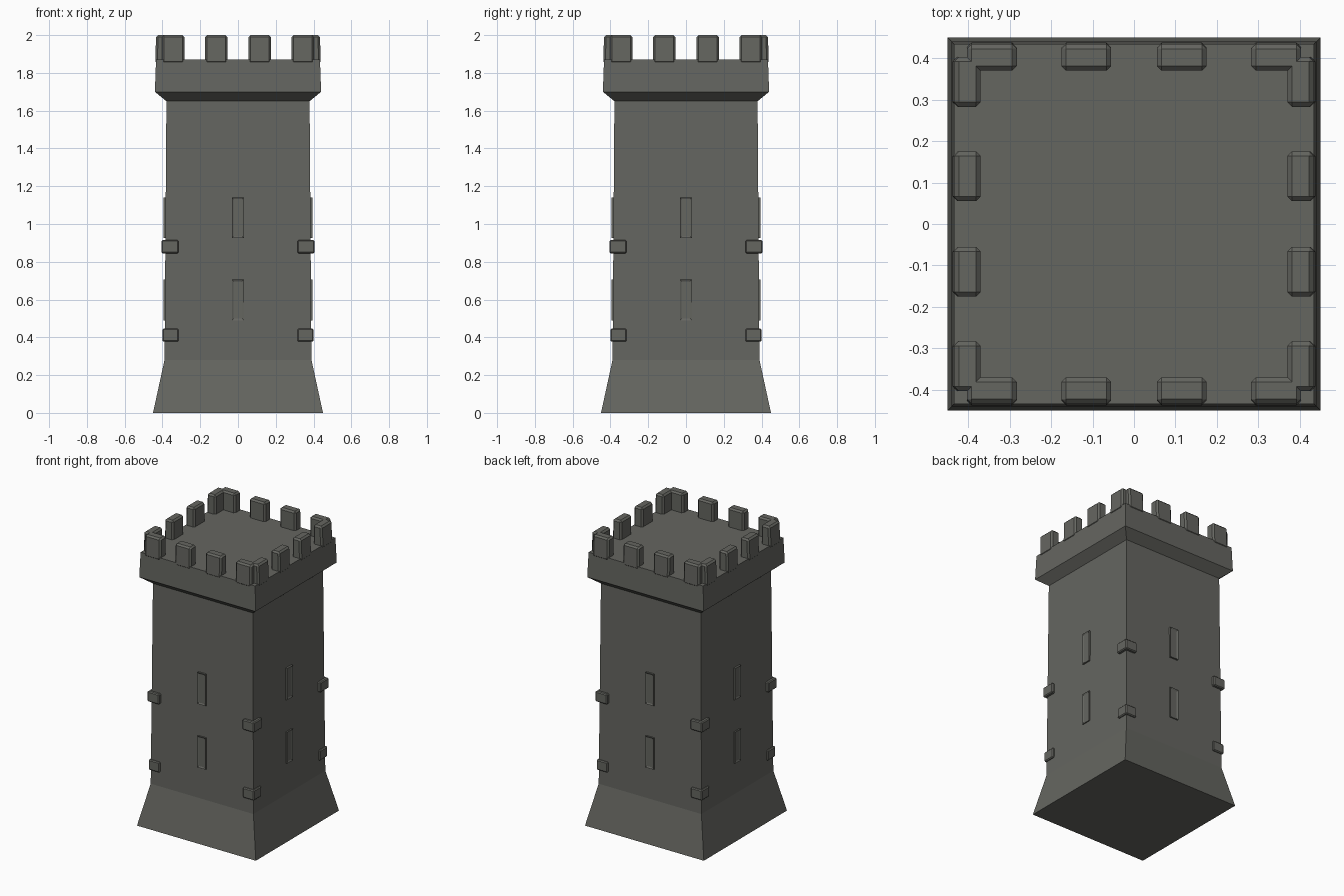
import bpy, bmesh
from math import pi
from mathutils import Matrix

if "Cube" in bpy.data.objects:
    bpy.data.objects.remove(bpy.data.objects["Cube"], do_unlink=True)

stone = bpy.data.materials.new("grey stone")
stone.use_nodes = True
colour = (0.13, 0.132, 0.118, 1)
stone.diffuse_color = colour
stone.node_tree.nodes["Principled BSDF"].inputs["Base Color"].default_value = colour


def finish(name, bm, turn=0):
    """Turn the part about the tower's axis and add it to the scene."""
    bm.transform(Matrix.Rotation(turn * pi / 2, 4, "Z"))
    bmesh.ops.recalc_face_normals(bm, faces=bm.faces)
    mesh = bpy.data.meshes.new(name)
    bm.to_mesh(mesh)
    bm.free()
    mesh.materials.append(stone)
    bpy.context.collection.objects.link(bpy.data.objects.new(name, mesh))


def box(x, y, z):
    """Box from three (low, high) ranges."""
    bm = bmesh.new()
    bmesh.ops.create_cube(bm, size=1)
    for v in bm.verts:
        v.co = [r[0] if c < 0 else r[1] for c, r in zip(v.co, (x, y, z))]
    return bm


def bevel(bm, width):
    bmesh.ops.bevel(bm, geom=bm.edges[:], offset=width, segments=1, affect="EDGES")


# Tower: square rings from flared foot to overhanging parapet
rings = [(0.45, 0), (0.389, 0.28), (0.379, 1.65), (0.44, 1.7), (0.434, 1.87)]
bm = bmesh.new()
loops = [[bm.verts.new((sx * r, sy * r, z)) for sx, sy in ((-1, -1), (1, -1), (1, 1), (-1, 1))]
         for r, z in rings]
for low, high in zip(loops, loops[1:]):
    for i in range(4):
        j = (i + 1) % 4
        bm.faces.new((low[i], low[j], high[j], high[i]))
bm.faces.new(loops[0])
bm.faces.new(loops[-1])
finish("tower_body", bm)

for side in range(4):
    # Merlons: four per side, with chamfered tops
    for x in (-0.343, -0.115, 0.115, 0.343):
        bm = box((x - 0.06, x + 0.06), (-0.438, -0.37), (1.85, 2))
        for v in bm.verts:
            v.co.y += 0.004 if v.co.z > 1.9 and v.co.y < -0.4 else 0
        bevel(bm, 0.011)
        finish("merlon", bm, side)

    # Arrow slits: shallow raised frames with a sunken centre
    for z in (0.598, 1.033):
        bm = box((-0.033, 0.031), (-0.395, -0.37), (z - 0.108, z + 0.108))
        front = min(bm.faces, key=lambda f: f.calc_center_median().y)
        bmesh.ops.inset_region(bm, faces=[front], thickness=0.014)
        bmesh.ops.translate(bm, verts=front.verts, vec=(0, 0.005, 0))
        finish("arrow_slit", bm, side)

    # Corner stones wrapping each edge of the tower
    for z, reach in ((0.412, 0.4), (0.88, 0.405)):
        bm = box((0.315, reach), (-reach, -0.315), (z - 0.035, z + 0.035))
        bevel(bm, 0.006)
        finish("corner_stone", bm, side)
